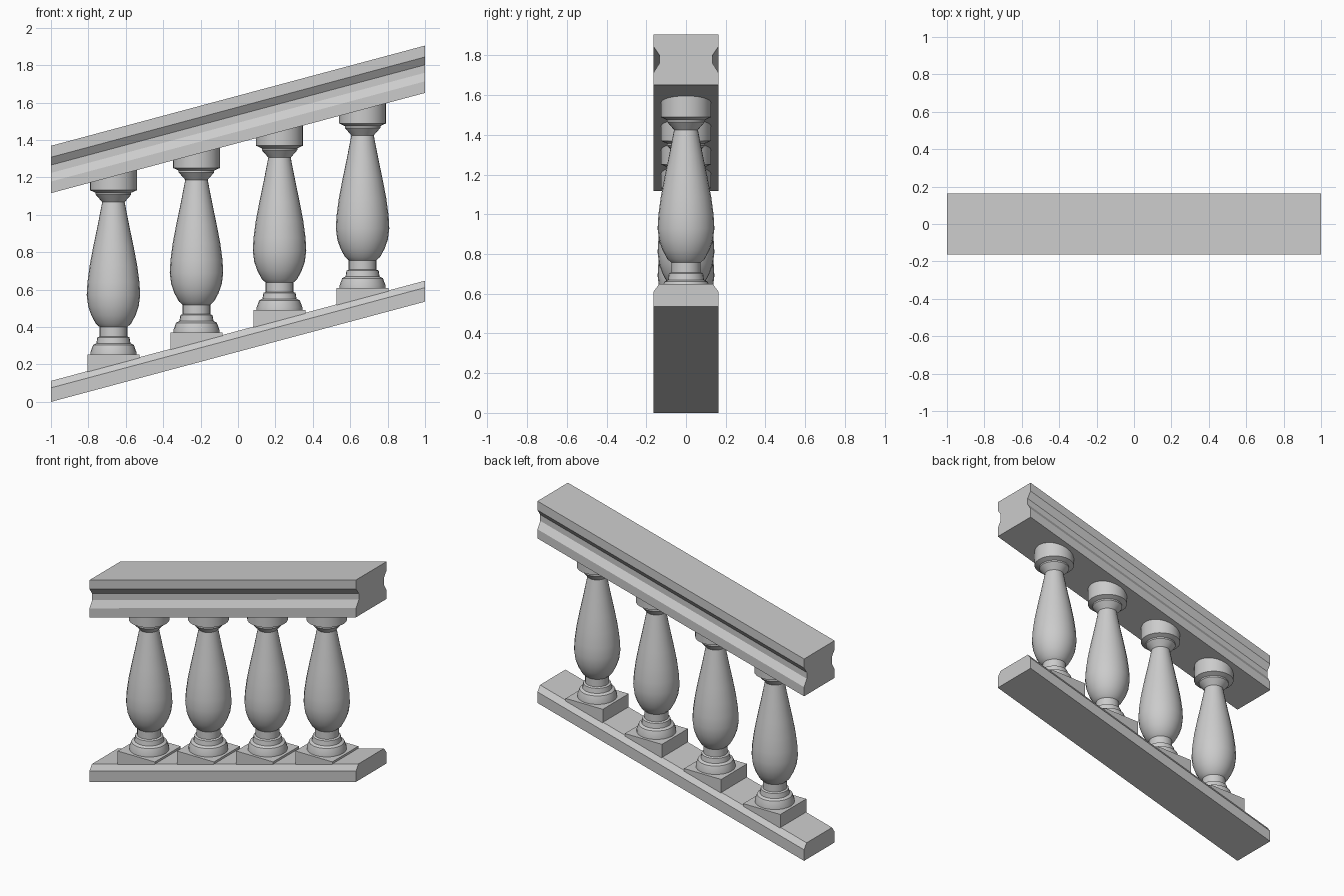
import bpy, bmesh, math

if "Cube" in bpy.data.objects:
    bpy.data.objects.remove(bpy.data.objects["Cube"])

SLOPE = math.tan(math.radians(15))


def make_object(name, bm):
    bmesh.ops.recalc_face_normals(bm, faces=bm.faces)
    mesh = bpy.data.meshes.new(name)
    bm.to_mesh(mesh)
    bm.free()
    ob = bpy.data.objects.new(name, mesh)
    bpy.context.collection.objects.link(ob)
    return ob


def sloped_rail(name, half):
    """Extrude a mirrored (y, z) section along x, sheared to the stair slope."""
    section = half + [(-y, z) for y, z in reversed(half)]
    bm = bmesh.new()
    ends = [[bm.verts.new((x, y, z + (x + 1) * SLOPE)) for y, z in section]
            for x in (-1, 1)]
    n = len(section)
    for ring in ends:
        bm.faces.new(ring)
    for i in range(n):
        j = (i + 1) % n
        bm.faces.new((ends[0][i], ends[0][j], ends[1][j], ends[1][i]))
    return make_object(name, bm)


def turned(name, profile, loc, sides=24):
    """Lathe an (r, z) profile into a closed solid."""
    bm = bmesh.new()
    rings = [[bm.verts.new((r * math.cos(2 * math.pi * k / sides),
                            r * math.sin(2 * math.pi * k / sides), z))
              for k in range(sides)] for r, z in profile]
    for a, b in zip(rings, rings[1:]):
        for k in range(sides):
            m = (k + 1) % sides
            bm.faces.new((a[k], a[m], b[m], b[k]))
    bm.faces.new(rings[0])
    bm.faces.new(rings[-1])
    ob = make_object(name, bm)
    ob.location = loc
    bpy.ops.object.select_all(action='DESELECT')
    ob.select_set(True)
    bpy.context.view_layer.objects.active = ob
    bpy.ops.object.shade_smooth_by_angle(angle=math.radians(28))
    return ob


def plinth(name, loc, half, z0, z1):
    bm = bmesh.new()
    bmesh.ops.create_cube(bm, size=1)
    for v in bm.verts:
        v.co = (v.co.x * 2 * half, v.co.y * 2 * half, z1 if v.co.z > 0 else z0)
    ob = make_object(name, bm)
    ob.location = loc
    return ob


# Bottom rail with chamfered top edges, and moulded handrail
sloped_rail("bottom_rail", [(0.163, 0), (0.163, 0.075), (0.136, 0.112)])
sloped_rail("handrail", [(0.163, 1.116), (0.163, 1.178), (0.134, 1.224),
                         (0.134, 1.266), (0.163, 1.308), (0.163, 1.369)])

# Baluster outline: base mouldings, neck, vase body, cap
PROFILE = [(0.122, 0.24), (0.122, 0.268), (0.109, 0.304), (0.091, 0.313),
           (0.086, 0.345), (0.074, 0.35), (0.074, 0.40),
           (0.094, 0.418), (0.118, 0.462), (0.135, 0.51), (0.143, 0.57),
           (0.139, 0.64), (0.127, 0.73), (0.108, 0.83), (0.085, 0.94),
           (0.060, 1.068), (0.066, 1.075), (0.095, 1.108), (0.095, 1.118), (0.126, 1.132),
           (0.126, 1.26)]

for i in range(4):
    x = -0.666 + 0.444 * i
    loc = (x, 0, (x + 0.666) * SLOPE)
    plinth(f"plinth_{i + 1}", loc, 0.139, 0.14, 0.253)
    turned(f"baluster_{i + 1}", PROFILE, loc)
